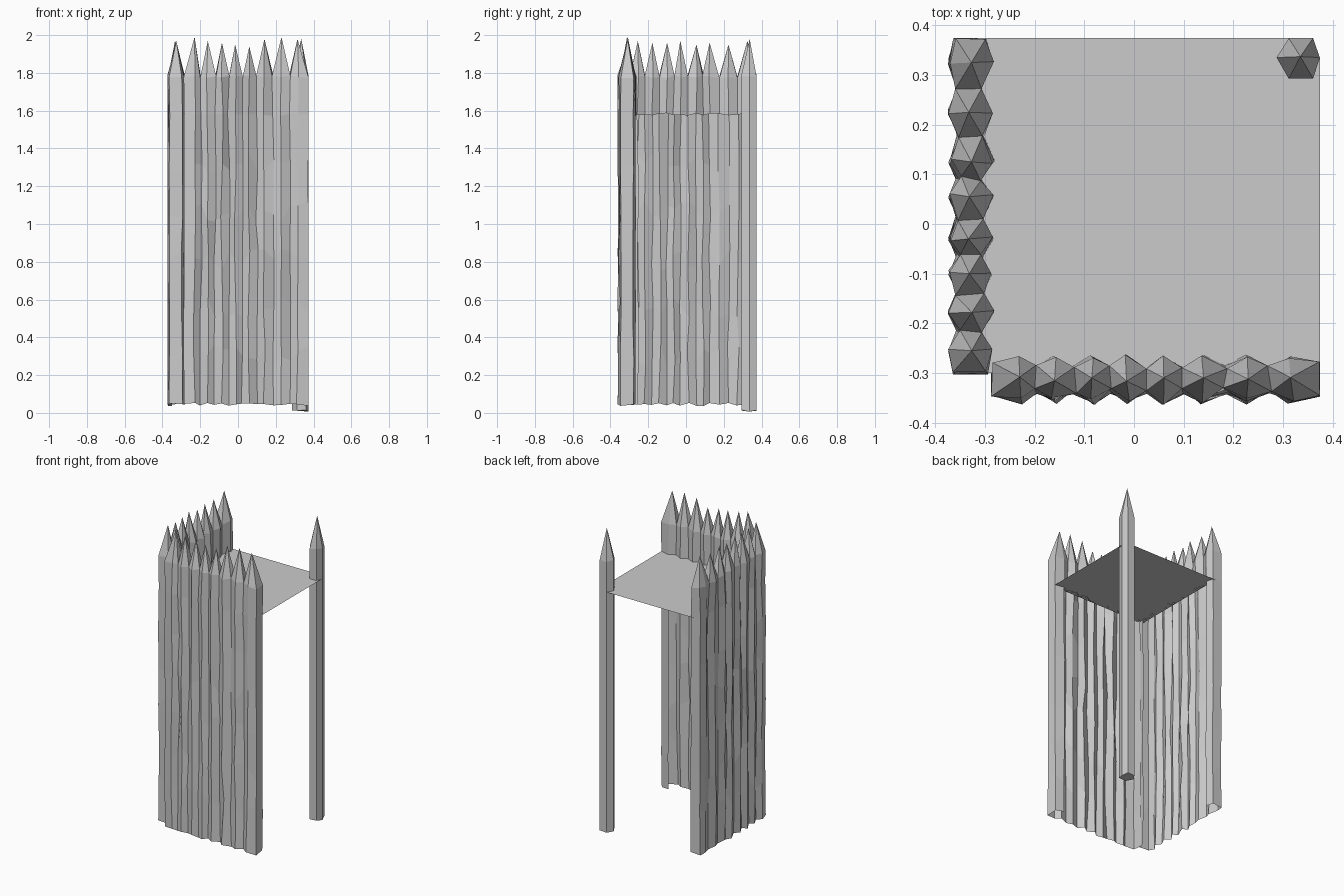
import bpy, bmesh, math, random

random.seed(7)
cube = bpy.data.objects.get("Cube")
if cube:
    bpy.data.objects.remove(cube, do_unlink=True)

wood = bpy.data.materials.new("weathered grey wood")
wood.use_nodes = True
grey = (0.6, 0.6, 0.6, 1)
wood.diffuse_color = grey
wood.node_tree.nodes["Principled BSDF"].inputs["Base Color"].default_value = grey

LIMIT = 0.374
DECK_Z = 1.58
SHOULDER_Z = 1.78
BOTTOM_Z = 0.045


def finish(name, bm):
    bmesh.ops.recalc_face_normals(bm, faces=bm.faces)
    mesh = bpy.data.meshes.new(name)
    bm.to_mesh(mesh)
    bm.free()
    mesh.materials.append(wood)
    obj = bpy.data.objects.new(name, mesh)
    bpy.context.collection.objects.link(obj)


def clamp(v):
    return max(-LIMIT, min(LIMIT, v))


def jitter(amount):
    return random.uniform(-amount, amount)


def skin(bm, left, right):
    """Bridge two columns of points with quads."""
    for a, b, c, d in zip(left, right, right[1:], left[1:]):
        bm.faces.new((a, b, c, d))


def palisade(name, place, stakes, start, stop, returns):
    """Row of joined hewn stakes: outer skin to the ground, full logs above the deck."""
    bm = bmesh.new()
    # Columns alternate between the joints and the ridges of the stakes
    middles = [s[0] for s in stakes]
    joints = [start] + [(a + b) / 2 for a, b in zip(middles, middles[1:])] + [stop]
    along = [joints[0]]
    for m, j in zip(middles, joints[1:]):
        along += [m, j]
    last = len(along) - 1
    step = (DECK_Z - BOTTOM_Z) / 6
    levels = [BOTTOM_Z + step * i for i in range(7)] + [SHOULDER_Z]

    def column(u, depth, zs, rough):
        points = []
        for z in zs:
            dz = 0.06 if BOTTOM_Z < z < DECK_Z else 0.008
            x, y = place(u + jitter(rough), depth + jitter(rough))
            points.append(bm.verts.new((clamp(x), clamp(y), z + jitter(dz))))
        return points

    outer, inner = [], []
    for i, u in enumerate(along):
        at_end = i in (0, last)
        depth = 0.045 if i % 2 else 0.033 if at_end else 0.024
        rough = 0.003 if at_end else 0.007
        outer.append(column(u, depth, levels, rough))
        # Inner side reaches the ground only on the end logs
        full = at_end or (i == 1 and 0 in returns) or (i == last - 1 and 1 in returns)
        inner.append(column(u, -depth, levels if full else levels[-2:], 0.004))

    for i in range(last):
        skin(bm, outer[i], outer[i + 1])
        tall = (i == 0 and 0 in returns) or (i == last - 1 and 1 in returns)
        rows = len(levels) if tall else 2
        skin(bm, inner[i][-rows:], inner[i + 1][-rows:])
    for end in (0, last):
        skin(bm, outer[end], inner[end])

    # Sharpened tops
    for k, (u, tip) in enumerate(stakes):
        i = 2 * k
        rim = [c[-1] for c in outer[i:i + 3]] + [c[-1] for c in inner[i:i + 3][::-1]]
        apex = bm.verts.new((*place(u, jitter(0.005)), tip))
        for a, b in zip(rim, rim[1:] + rim[:1]):
            bm.faces.new((a, b, apex))
    finish(name, bm)


# Front palisade: stake position along x and tip height
front = [(-0.23, 1.99), (-0.16, 1.97), (-0.085, 1.96), (-0.015, 1.95),
         (0.06, 1.94), (0.14, 1.98), (0.23, 1.99), (0.315, 1.98)]
palisade("front_palisade", lambda u, v: (u, -0.312 - v), front, -0.285, LIMIT, (1,))

# Right palisade: stake position along y and tip height
side = [(-0.255, 1.97), (-0.178, 1.96), (-0.1, 1.96), (-0.03, 1.97),
        (0.055, 1.95), (0.125, 1.96), (0.225, 1.95), (0.325, 1.97)]
palisade("right_palisade", lambda u, v: (-0.329 - v, u), side, -0.3, LIMIT, (0, 1))

# Lone post on the open corner, trimmed flat on its outer sides
bm = bmesh.new()
SIDES = 6
rings = []
for z in (0.01, 0.9, SHOULDER_Z):
    ring = []
    for s in range(SIDES):
        a = s * math.tau / SIDES
        ring.append(bm.verts.new((clamp(0.336 + 0.049 * math.cos(a)),
                                  clamp(0.335 + 0.049 * math.sin(a)), z + jitter(0.006))))
    rings.append(ring)
apex = bm.verts.new((0.335, 0.337, 1.98))
for s in range(SIDES):
    n = (s + 1) % SIDES
    skin(bm, [r[s] for r in rings], [r[n] for r in rings])
    bm.faces.new((rings[-1][s], rings[-1][n], apex))
bm.faces.new(rings[0][::-1])
finish("corner_post", bm)

# Lookout deck, notched at the lone post
bm = bmesh.new()
corners = [(-0.315, -0.3), (LIMIT, -0.3), (LIMIT, 0.335), (0.36, LIMIT), (-0.315, LIMIT)]
bm.faces.new([bm.verts.new((x, y, DECK_Z)) for x, y in corners])
finish("lookout_deck", bm)
